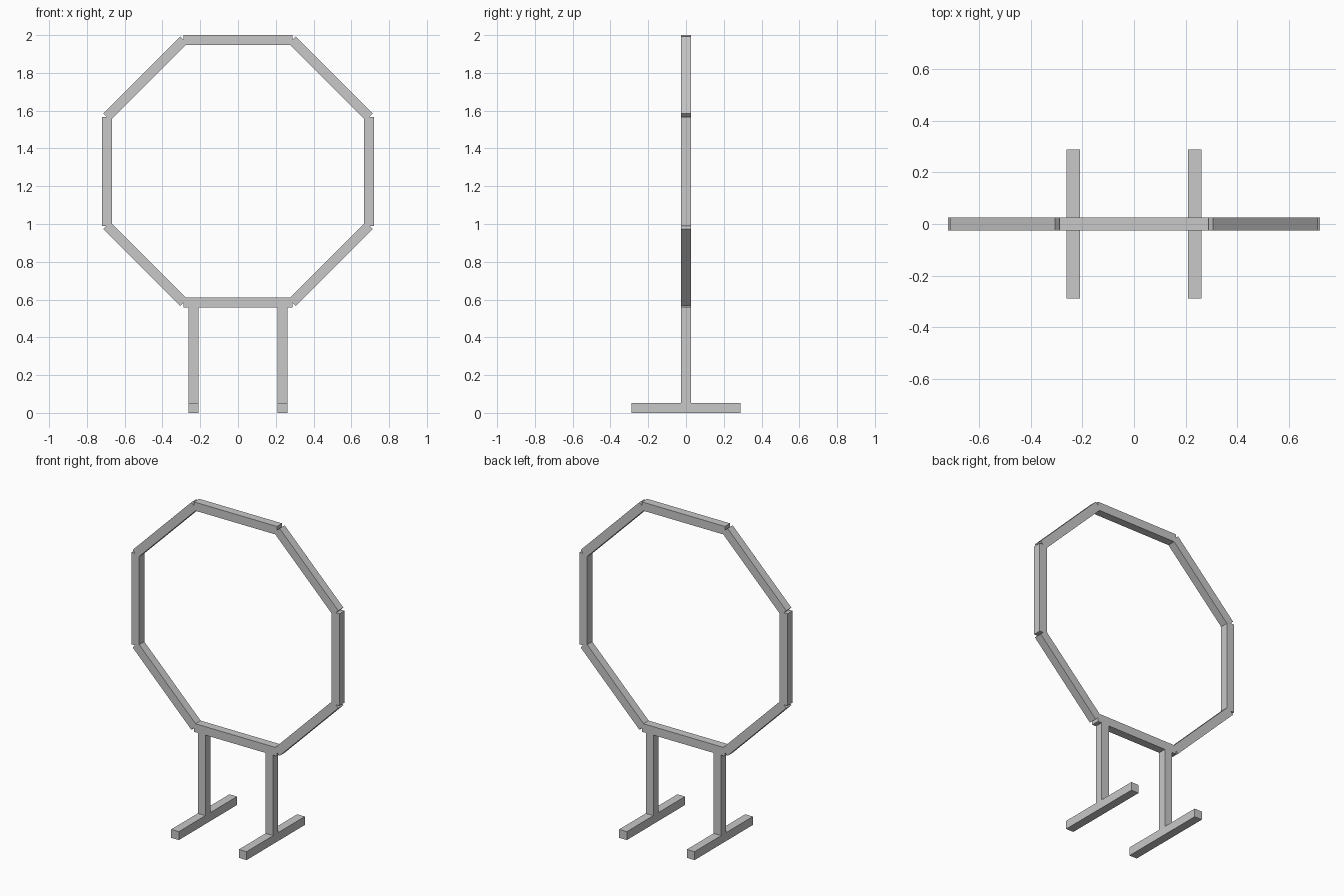
import bpy
import math

cube = bpy.data.objects.get("Cube")
if cube:
    bpy.data.objects.remove(cube, do_unlink=True)

GREY = (0.58, 0.58, 0.58, 1.0)
mat = bpy.data.materials.new("plain grey")
mat.use_nodes = True
mat.diffuse_color = GREY
mat.node_tree.nodes["Principled BSDF"].inputs["Base Color"].default_value = GREY

BAR = 0.053        # bar thickness
DEPTH = 0.051      # bar depth, front to back
LENGTH = 0.577     # length of ring bars and feet
OUTER = 0.721      # ring centre to outer face of a bar
RING_Z = 2 - OUTER
LEG_X = 0.235


def box(name, size, location, tilt=0.0):
    bpy.ops.mesh.primitive_cube_add(size=1, location=location, rotation=(0, tilt, 0))
    obj = bpy.context.object
    obj.name = name
    obj.scale = size
    bpy.ops.object.transform_apply(location=False, rotation=False, scale=True)
    obj.data.materials.append(mat)
    return obj


# Octagonal ring of eight square-ended bars
radius = OUTER - BAR / 2
for i in range(8):
    angle = i * math.pi / 4
    centre = (radius * math.sin(angle), 0, RING_Z + radius * math.cos(angle))
    box(f"ring_bar_{i + 1}", (LENGTH, DEPTH, BAR), centre, angle)

# Two legs, each on a foot running front to back
leg_top = RING_Z - OUTER
for side, sign in (("left", 1), ("right", -1)):
    x = sign * LEG_X
    box(f"{side}_leg", (BAR, DEPTH, leg_top - BAR), (x, 0, (leg_top + BAR) / 2))
    box(f"{side}_foot", (BAR, LENGTH, BAR), (x, 0, BAR / 2))
